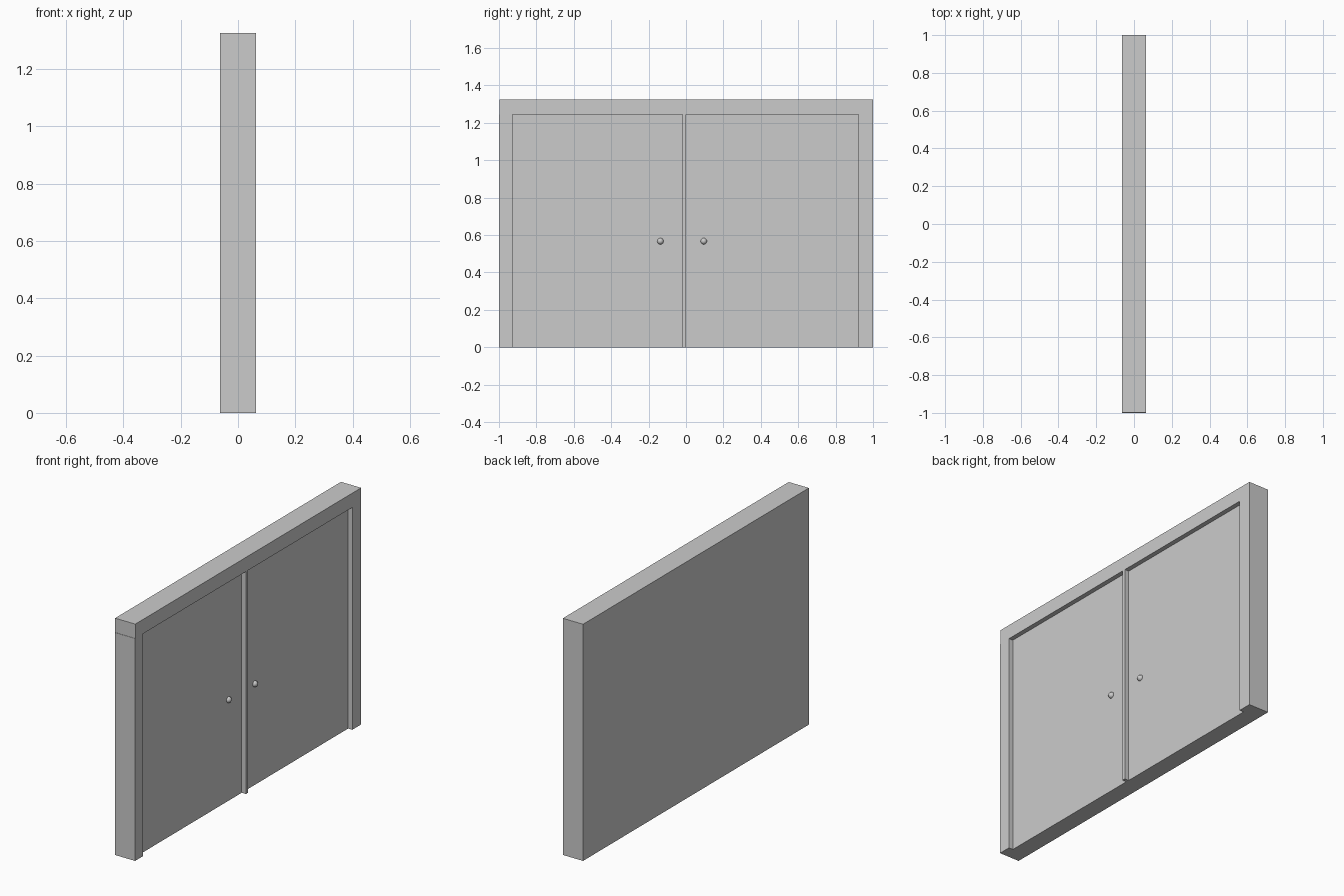
import bpy

if "Cube" in bpy.data.objects:
    bpy.data.objects.remove(bpy.data.objects["Cube"])

BACK, FACE, FRONT = -0.0625, 0.0365, 0.0625   # back plane, door face, frame face
TOP, DOOR_TOP = 1.325, 1.245


def box(name, x0, x1, y0, y1, z0, z1):
    bpy.ops.mesh.primitive_cube_add(
        size=1, location=((x0 + x1) / 2, (y0 + y1) / 2, (z0 + z1) / 2))
    ob = bpy.context.object
    ob.name = name
    ob.scale = (x1 - x0, y1 - y0, z1 - z0)
    bpy.ops.object.transform_apply(location=False, rotation=False, scale=True)
    return ob


# Frame: two jambs, centre post and header
box("left_jamb", BACK, FRONT, -1, -0.928, 0, DOOR_TOP)
box("right_jamb", BACK, FRONT, 0.922, 1, 0, DOOR_TOP)
box("centre_post", BACK, FRONT, -0.019, 0.001, 0, DOOR_TOP)
box("header", BACK, FRONT, -0.998, 1, DOOR_TOP, TOP)

# Recessed door panels, flush with the frame at the back
box("left_door", BACK, FACE, -0.928, -0.019, 0, DOOR_TOP)
box("right_door", BACK, FACE, 0.001, 0.922, 0, DOOR_TOP)

# Round knobs half sunk into the doors
for name, y in (("left_knob", -0.137), ("right_knob", 0.095)):
    bpy.ops.mesh.primitive_uv_sphere_add(
        segments=24, ring_count=12, radius=0.017, location=(FACE, y, 0.567))
    bpy.context.object.name = name
    bpy.ops.object.shade_smooth()
